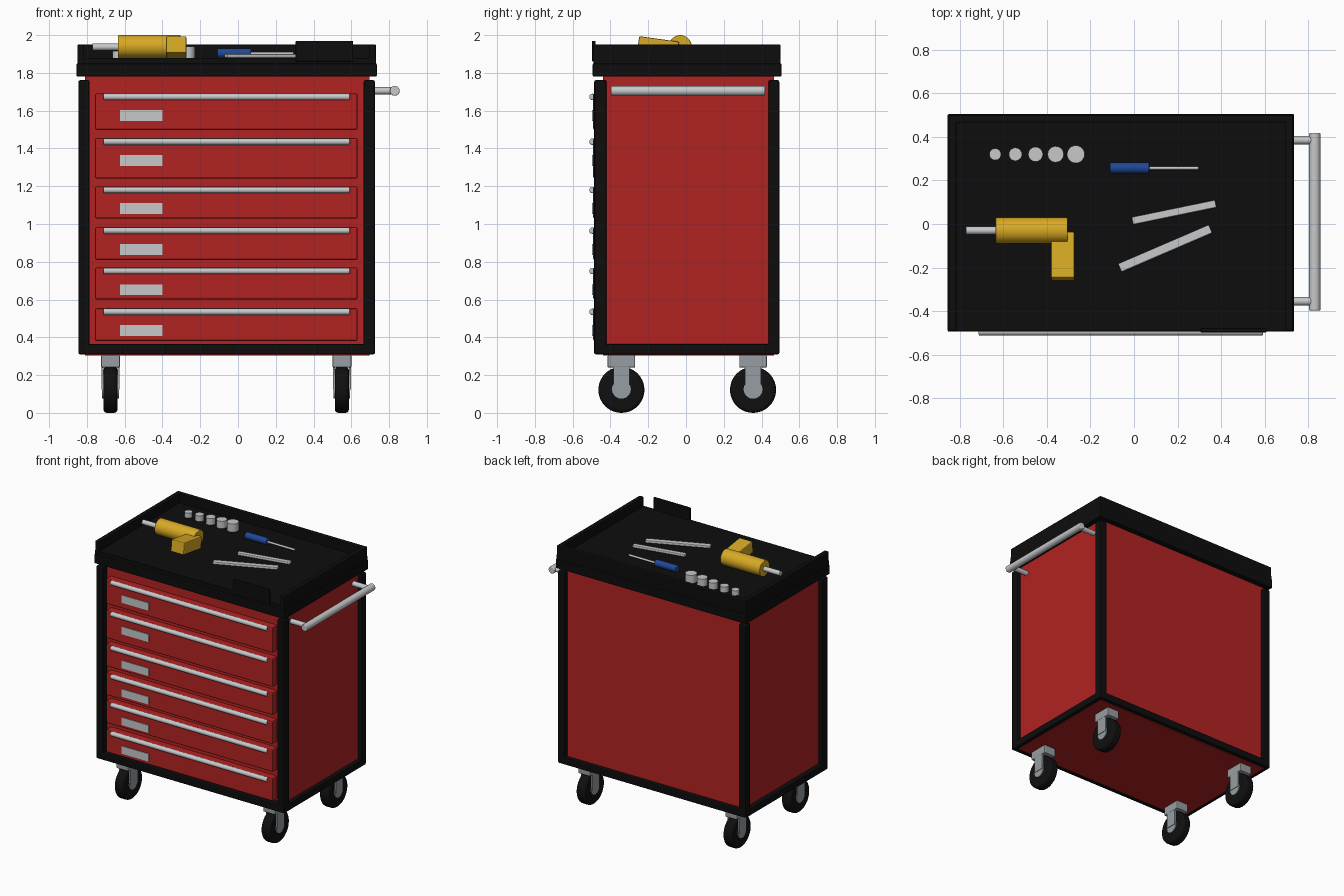
import bpy
import math
from mathutils import Vector

cube = bpy.data.objects.get("Cube")
if cube:
    bpy.data.objects.remove(cube, do_unlink=True)


def material(name, r, g, b):
    m = bpy.data.materials.new(name)
    m.use_nodes = True
    m.diffuse_color = (r, g, b, 1)
    bsdf = next(n for n in m.node_tree.nodes if n.type == 'BSDF_PRINCIPLED')
    bsdf.inputs["Base Color"].default_value = (r, g, b, 1)
    return m


RED = material("red paint", 0.45, 0.016, 0.016)
BLACK = material("black trim", 0.004, 0.004, 0.004)
RUBBER = material("black rubber", 0.005, 0.005, 0.005)
STEEL = material("light steel", 0.57, 0.58, 0.59)
ZINC = material("grey zinc", 0.31, 0.34, 0.36)
YELLOW = material("yellow plastic", 0.68, 0.40, 0.018)
BLUE = material("blue plastic", 0.014, 0.065, 0.30)


def finish(ob, name, mat, bevel=0, segments=2):
    ob.name = name
    ob.data.materials.append(mat)
    if bevel:
        mod = ob.modifiers.new("soft edges", 'BEVEL')
        mod.width = bevel
        mod.segments = segments
        mod.limit_method = 'ANGLE'
    return ob


def box(name, x, y, z, mat, bevel=0, segments=2):
    """Box from (min, max) ranges on each axis."""
    ranges = (x, y, z)
    bpy.ops.mesh.primitive_cube_add(size=1, location=[sum(r) / 2 for r in ranges])
    ob = bpy.context.object
    ob.scale = [r[1] - r[0] for r in ranges]
    bpy.ops.object.transform_apply(location=False, rotation=False, scale=True)
    return finish(ob, name, mat, bevel, segments)


def rod(name, start, end, radius, mat, bevel=0, sides=24):
    """Cylinder between two points."""
    a, b = Vector(start), Vector(end)
    bpy.ops.mesh.primitive_cylinder_add(vertices=sides, radius=radius,
                                        depth=(b - a).length, location=(a + b) / 2)
    ob = bpy.context.object
    ob.rotation_euler = (b - a).to_track_quat('Z', 'Y').to_euler()
    bpy.ops.object.shade_smooth_by_angle(angle=math.radians(40))
    return finish(ob, name, mat, bevel, 3)


# Cabinet body
box("cabinet_body", (-0.81, 0.695), (-0.44, 0.465), (0.303, 1.80), RED)

# Corner posts and bottom rails
LEFT, RIGHT, FRONT, BACK = (-0.845, -0.785), (0.665, 0.725), (-0.486, -0.42), (0.436, 0.494)
for sx, px in (("right", LEFT), ("left", RIGHT)):
    for sy, py in (("front", FRONT), ("back", BACK)):
        box(f"{sy}_{sx}_post", px, py, (0.31, 1.762), BLACK, 0.01)
    box(f"{sx}_bottom_rail", px, (-0.484, 0.492), (0.31, 0.365), BLACK, 0.008)
for sy, py in (("front", FRONT), ("back", BACK)):
    box(f"{sy}_bottom_rail", (-0.843, 0.723), py, (0.31, 0.365), BLACK, 0.008)

# Drawers with pull rails and label plates
drawers = [(1.498, 1.692), (1.24, 1.455), (1.028, 1.199),
           (0.81, 0.984), (0.60, 0.77), (0.38, 0.554)]
for i, (low, high) in enumerate(drawers, 1):
    box(f"drawer_{i}", (-0.757, 0.633), (-0.492, -0.43), (low, high), RED, 0.01)
    pull = high - 0.019
    rod(f"drawer_pull_{i}", (-0.713, 0, 0), (0.592, 0, 0), 0.017, STEEL, 0.006)
    bpy.context.object.location.y = -0.495
    bpy.context.object.location.z = pull
    box(f"drawer_label_{i}", (-0.626, -0.399), (-0.497, -0.491),
        (pull - 0.128, pull - 0.07), STEEL)

# Top tray, open at the front apart from a small tab
FLOOR = 1.88
box("tray_base", (-0.855, 0.735), (-0.494, 0.505), (1.78, 1.85), BLACK, 0.006)
box("tray_floor", (-0.85, 0.73), (-0.49, 0.50), (1.84, FLOOR), BLACK)
box("tray_right_wall", (-0.85, -0.815), (-0.49, 0.50), (1.85, 1.95), BLACK, 0.005)
box("tray_left_wall", (0.695, 0.73), (-0.49, 0.50), (1.85, 1.95), BLACK, 0.005)
box("tray_back_wall", (-0.85, 0.73), (0.465, 0.50), (1.85, 1.95), BLACK, 0.005)
box("tray_front_tab", (0.305, 0.61), (-0.498, -0.478), (1.86, 1.97), BLACK, 0.006)

# Side push handle
for side, y in (("front", -0.355), ("back", 0.385)):
    rod(f"{side}_handle_bracket", (0.68, y, 1.705), (0.82, y, 1.705), 0.019, STEEL)
rod("push_handle", (0.83, -0.397, 1.705), (0.83, 0.418, 1.705), 0.026, STEEL, 0.005, 32)

# Casters
for sx, x in (("right", -0.675), ("left", 0.55)):
    for sy, y in (("front", -0.342), ("back", 0.355)):
        tag = f"{sy}_{sx}_caster"
        box(f"{tag}_mount", (x - 0.05, x + 0.05), (y - 0.073, y + 0.073),
            (0.24, 0.305), ZINC, 0.006)
        rod(f"{tag}_tire", (x - 0.037, y, 0.122), (x + 0.037, y, 0.122),
            0.122, RUBBER, 0.018, 40)
        rod(f"{tag}_hub", (x - 0.044, y, 0.125), (x + 0.044, y, 0.125), 0.05, ZINC)
        for s in (-1, 1):
            edges = sorted((x + s * 0.037, x + s * 0.048))
            box(f"{tag}_fork", edges, (y - 0.043, y + 0.043), (0.125, 0.25), ZINC)

# Power drill lying on the tray
rod("drill_motor", (-0.635, -0.03, 1.94), (-0.305, -0.03, 1.94), 0.06, YELLOW, 0.004, 32)
rod("drill_chuck", (-0.77, -0.03, 1.937), (-0.63, -0.03, 1.937), 0.018, STEEL)
grip = box("drill_grip", (-0.382, -0.273), (-0.255, -0.04), (1.89, 1.98), YELLOW, 0.008)
grip.rotation_euler.x = -0.14

# Row of sockets
for i in range(5):
    x = -0.637 + i * 0.0925
    rod(f"socket_{i + 1}", (x, 0.32, FLOOR), (x, 0.32, 1.917 + i * 0.006),
        0.027 + i * 0.0034, STEEL)

# Screwdriver
rod("screwdriver_handle", (-0.11, 0.257, 1.904), (0.07, 0.257, 1.904), 0.025, BLUE, 0.004)
rod("screwdriver_shaft", (0.06, 0.257, 1.902), (0.295, 0.257, 1.902), 0.008, STEEL)


# Wrenches
def wrench(name, start, end, width):
    a, b = Vector(start), Vector(end)
    half = (b - a).length / 2
    ob = box(name, (-half, half), (-width / 2, width / 2), (FLOOR, FLOOR + 0.02), STEEL, 0.006)
    ob.location.x, ob.location.y = (a + b) / 2
    ob.rotation_euler.z = math.atan2(b.y - a.y, b.x - a.x)


wrench("small_wrench", (-0.008, 0.014), (0.376, 0.093), 0.036)
wrench("large_wrench", (-0.066, -0.202), (0.352, -0.022), 0.042)
